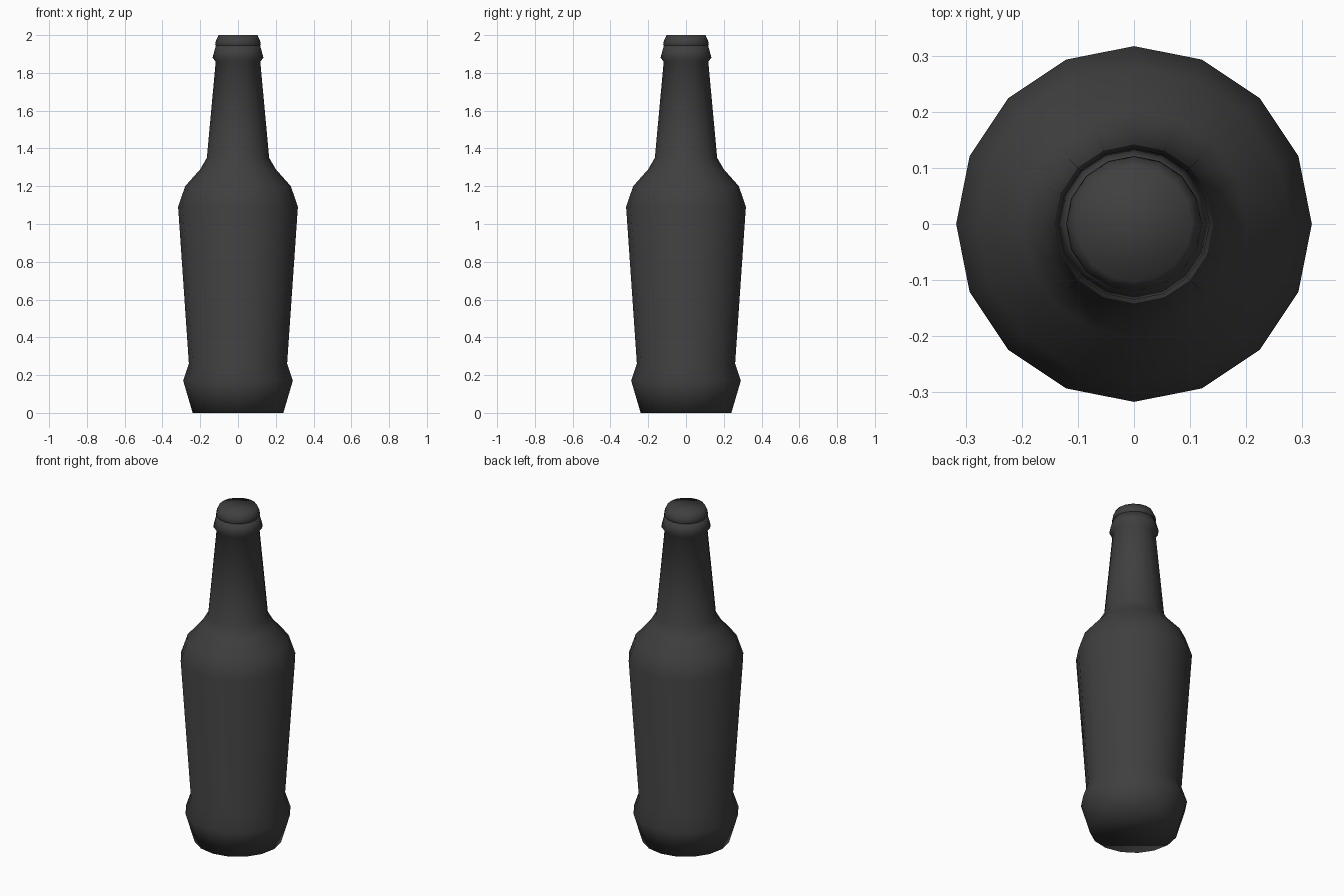
import bpy
import bmesh
import math
from mathutils import Matrix, Vector

SIDES = 16

cube = bpy.data.objects.get("Cube")
if cube:
    bpy.data.objects.remove(cube, do_unlink=True)


def make_material(name, color):
    mat = bpy.data.materials.new(name)
    mat.use_nodes = True
    mat.diffuse_color = color
    mat.node_tree.nodes["Principled BSDF"].inputs["Base Color"].default_value = color
    return mat


def lathe(name, profile, mat):
    """Turn a (radius, height) profile around z and close both ends."""
    bm = bmesh.new()
    verts = [bm.verts.new((r, 0, z)) for r, z in profile]
    edges = [bm.edges.new(pair) for pair in zip(verts, verts[1:])]
    bmesh.ops.spin(bm, geom=verts + edges, cent=(0, 0, 0), axis=(0, 0, 1),
                   angle=math.tau, steps=SIDES, use_merge=True)
    bmesh.ops.remove_doubles(bm, verts=bm.verts[:], dist=0.0005)
    rim = [e for e in bm.edges if e.is_boundary]
    bmesh.ops.holes_fill(bm, edges=rim, sides=0)
    bmesh.ops.recalc_face_normals(bm, faces=bm.faces[:])
    mesh = bpy.data.meshes.new(name)
    bm.to_mesh(mesh)
    bm.free()
    mesh.materials.append(mat)
    obj = bpy.data.objects.new(name, mesh)
    bpy.context.collection.objects.link(obj)
    bpy.ops.object.select_all(action="DESELECT")
    obj.select_set(True)
    bpy.context.view_layer.objects.active = obj
    bpy.ops.object.shade_smooth_by_angle(angle=math.radians(80))
    return obj


dark_glass = make_material("dark grey glass", (0.05, 0.05, 0.051, 1))

# Bottle: flared foot, tapered body, shoulder, neck and lip bead
lathe("bottle", [
    (0.24, 0), (0.29, 0.17), (0.26, 0.26),
    (0.317, 1.09), (0.28, 1.2), (0.2, 1.29), (0.165, 1.35),
    (0.118, 1.86), (0.135, 1.88), (0.117, 1.945),
], dark_glass)

# Cap: tapered stopper over the mouth
lathe("cap", [(0.112, 1.935), (0.121, 1.95), (0.117, 1.97), (0.103, 2.0)], dark_glass)
